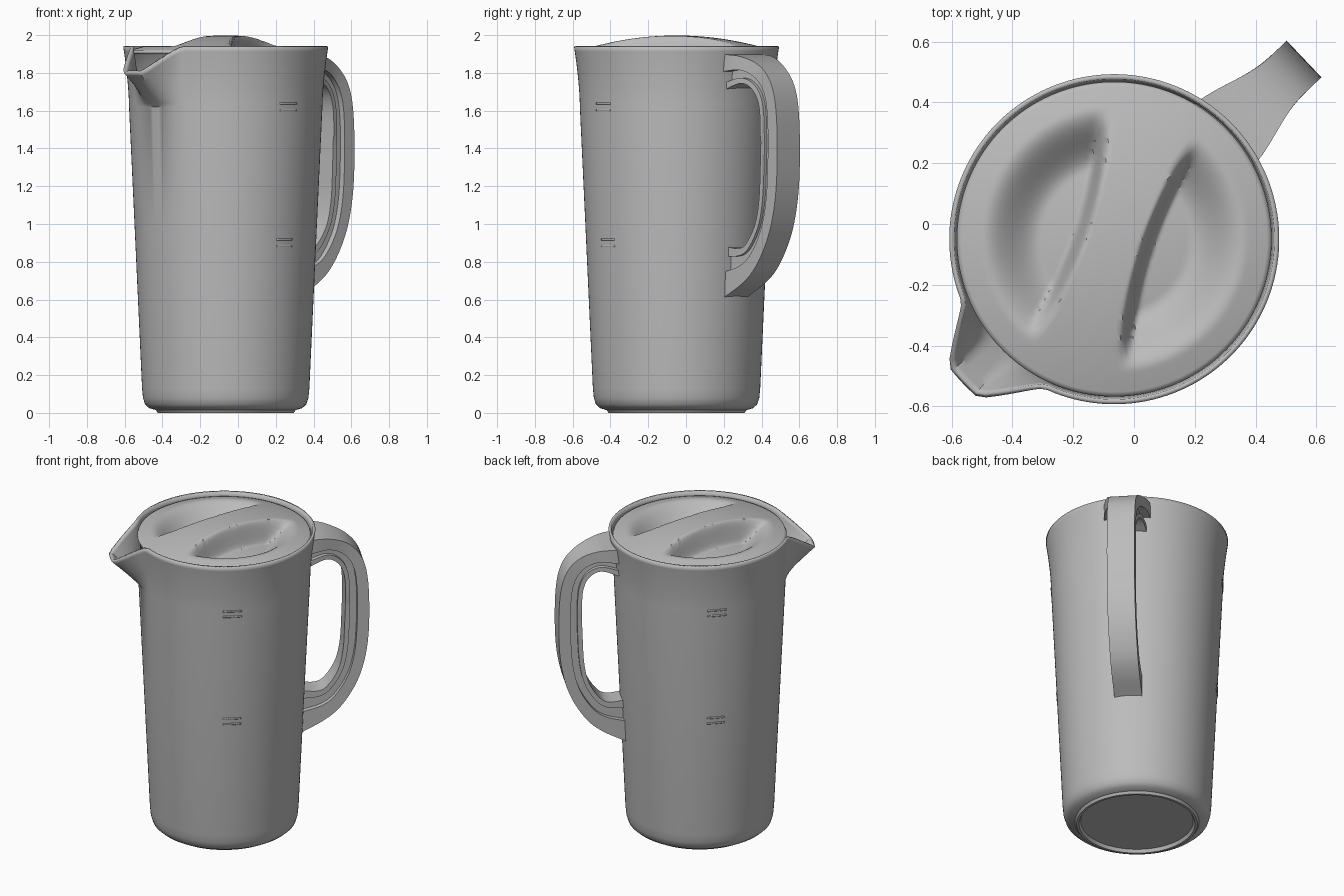
import bpy, bmesh, math
from mathutils import Vector, Matrix

if "Cube" in bpy.data.objects:
    bpy.data.objects.remove(bpy.data.objects["Cube"], do_unlink=True)

# One grey plastic for the whole jug
grey = bpy.data.materials.new("grey_plastic")
grey.use_nodes = True
COLOUR = (0.5, 0.5, 0.5, 1)
grey.diffuse_color = COLOUR
grey.node_tree.nodes["Principled BSDF"].inputs["Base Color"].default_value = COLOUR

# Local frame: spout along -x, handle along +x
PLACE = Matrix.Translation((-0.065, -0.05, 0)) @ Matrix.Rotation(math.radians(43.5), 4, 'Z')
SEGS = 144


def smooth(t):
    t = min(max(t, 0), 1)
    return t * t * (3 - 2 * t)


def add_grid(name, rows, cols, point, closed=True, thickness=0, angle=35, caps=False):
    """Skin a grid of points; point(i, j) gives each position."""
    bm = bmesh.new()
    grid = [[bm.verts.new(point(i, j)) for j in range(cols)] for i in range(rows)]
    for a, b in zip(grid, grid[1:]):
        for j in range(cols if closed else cols - 1):
            k = (j + 1) % cols
            bm.faces.new((a[j], a[k], b[k], b[j]))
    if caps:
        bm.faces.new(grid[0])
        bm.faces.new(grid[-1])
    bmesh.ops.remove_doubles(bm, verts=bm.verts, dist=0.00001)
    bmesh.ops.recalc_face_normals(bm, faces=bm.faces)
    mesh = bpy.data.meshes.new(name)
    bm.to_mesh(mesh)
    bm.free()
    mesh.materials.append(grey)
    obj = bpy.data.objects.new(name, mesh)
    bpy.context.collection.objects.link(obj)
    obj.matrix_world = PLACE
    bpy.ops.object.select_all(action='DESELECT')
    obj.select_set(True)
    bpy.context.view_layer.objects.active = obj
    bpy.ops.object.shade_smooth_by_angle(angle=math.radians(angle))
    if thickness:
        mod = obj.modifiers.new("wall", 'SOLIDIFY')
        mod.thickness = thickness
        mod.offset = -1
    return obj


def polar(r, a, z):
    return Vector((r * math.cos(a), r * math.sin(a), z))


def curve(points, steps=6):
    """Smooth curve through the points."""
    p = [Vector(q) for q in points]
    p = [2 * p[0] - p[1]] + p + [2 * p[-1] - p[-2]]
    out = []
    for a, b, c, d in zip(p, p[1:], p[2:], p[3:]):
        for s in range(steps):
            t = s / steps
            out.append(0.5 * (2 * b + (c - a) * t + (2 * a - 5 * b + 4 * c - d) * t ** 2
                              + (3 * b - a - 3 * c + d) * t ** 3))
    return out + [p[-2]]


# Body: tapered wall whose rim is pulled out and down into the spout
WALL = [(0, 0.02), (0.335, 0.02), (0.345, 0), (0.36, 0), (0.37, 0.015), (0.405, 0.025),
        (0.427, 0.045), (0.438, 0.08), (0.443, 0.13), (0.483, 1.0), (0.512, 1.62)]
RIM_ROWS = 12


def body_point(i, j):
    a = 2 * math.pi * j / SEGS
    if i < len(WALL):
        return polar(WALL[i][0], a, WALL[i][1])
    t = (i - len(WALL) + 1) / RIM_ROWS
    off = abs(math.degrees(a) - 180)
    pull = min(max((21.5 - off) / 15.5, 0), 1) ** 1.3
    r = 0.512 + 0.031 * t ** 1.6 + 0.145 * pull * t
    return polar(r, a, 1.62 + (0.32 - 0.14 * pull) * t)


add_grid("jug_body", len(WALL) + RIM_ROWS, SEGS, body_point, thickness=0.016)

# Lid: shallow dome with two scooped finger wells either side of a grip bar
BAR = math.radians(28.5)
RINGS = 56


def lid_point(i, j):
    a = 2 * math.pi * j / SEGS
    if i > RINGS:
        r, z = [(0.518, 1.905), (0.505, 1.895), (0.495, 1.72)][i - RINGS - 1]
        return polar(r, a, z)
    r = 0.512 * i / RINGS
    v, u = r * math.cos(a - BAR), r * math.sin(a - BAR)
    z = 1.928 + 0.07 * (1 - (r / 0.48) ** 2)
    inside = abs(u) - 0.085 - 0.35 * v * v
    z -= 0.14 * smooth(inside / 0.05) * smooth((0.44 - r) / 0.2)
    return polar(r, a, z)


add_grid("lid", RINGS + 4, SEGS, lid_point, angle=50)

# Handle: wide outer strap, narrower web and grip inside it
OUTER = curve([(0.49, 1.90), (0.62, 1.885), (0.74, 1.83), (0.82, 1.73), (0.855, 1.57),
               (0.86, 1.3), (0.84, 1.1), (0.79, 0.93), (0.7, 0.78), (0.6, 0.69), (0.45, 0.61)])
INNER = curve([(0.49, 1.71), (0.6, 1.745), (0.67, 1.71), (0.71, 1.63), (0.72, 1.5),
               (0.715, 1.3), (0.705, 1.13), (0.675, 1.0), (0.61, 0.9), (0.55, 0.87), (0.45, 0.88)])


def add_band(name, start, end, half_width):
    """Sweep a four-sided section lying between two fractions of the handle depth."""
    def point(i, j):
        o, n = OUTER[i], INNER[i]
        p = o.lerp(n, start if j in (0, 1) else end)
        w = half_width
        if o.y > 1.5:
            w *= 1 + 0.7 * smooth((0.78 - p.x) / 0.3)
        return Vector((p.x, w if j in (0, 3) else -w, p.y))
    return add_grid(name, len(OUTER), 4, point, angle=40, caps=True)


add_band("handle_strap", 0, 0.5, 0.083)
add_band("handle_web", 0.4, 0.85, 0.05)
add_band("handle_grip", 0.8, 1, 0.068)

# Raised level marks on both sides of the body
for side, middle in (("right", -93), ("left", 93)):
    for level in (0.9, 1.62):
        for z in (level - 0.018, level + 0.018):
            def mark_point(i, j, z=z, middle=middle):
                a = math.radians(middle + (j - 4) * 1.6)
                h = z + (i - 0.5) * 0.01
                return polar(0.441 + 0.0455 * h, a, h)
            add_grid("level_mark_" + side, 2, 9, mark_point, closed=False, thickness=0.006)
